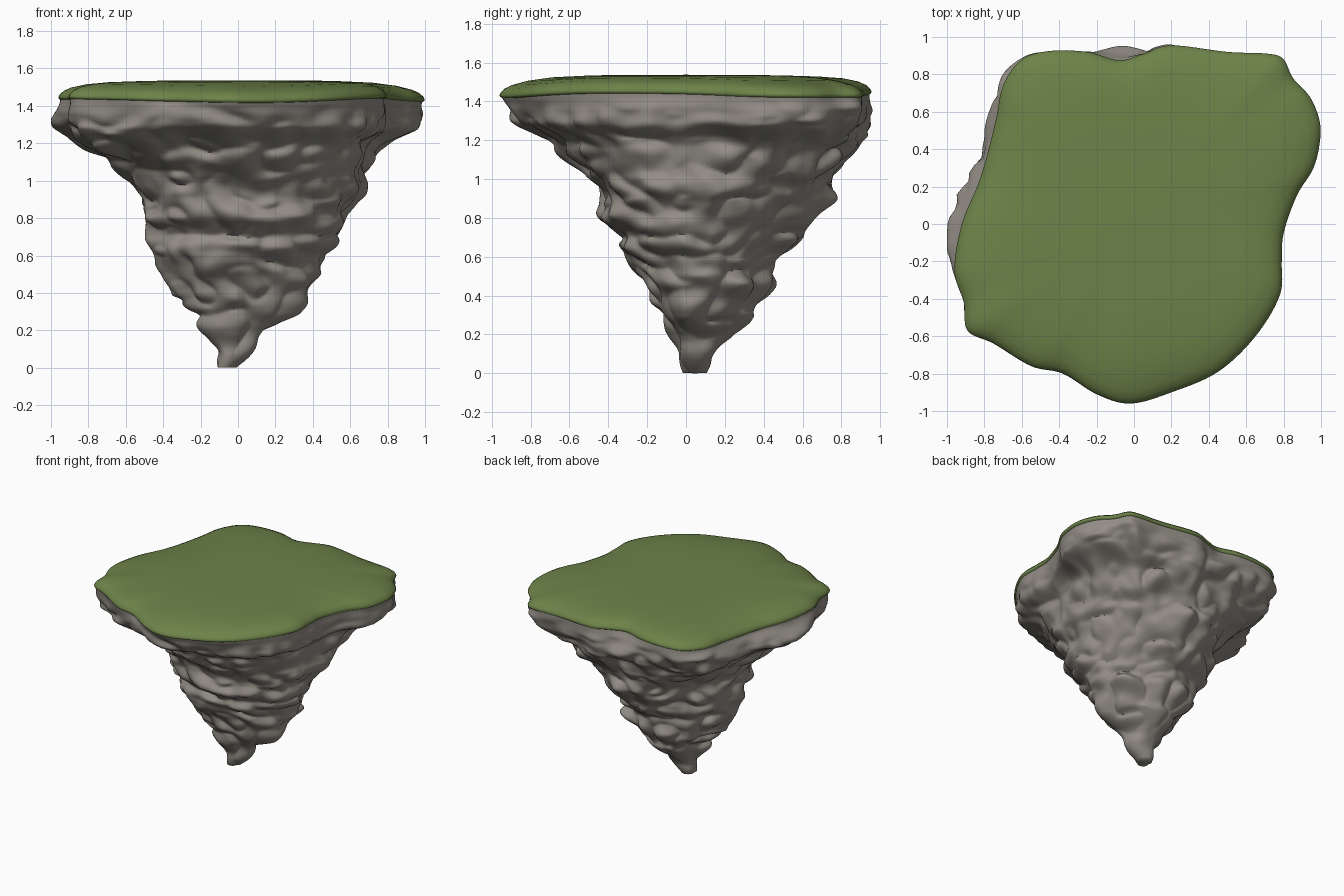
import bpy, bmesh, math
from mathutils import Vector, noise

if "Cube" in bpy.data.objects:
    bpy.data.objects.remove(bpy.data.objects["Cube"])

# Island outline seen from above, counter-clockwise
OUTLINE = [(0.995, 0.45), (0.99, 0.56), (0.94, 0.68), (0.85, 0.78), (0.80, 0.88), (0.72, 0.91),
           (0.5, 0.92), (0.2, 0.955), (0.05, 0.91), (-0.08, 0.875), (-0.25, 0.92), (-0.45, 0.925),
           (-0.6, 0.88), (-0.70, 0.74), (-0.74, 0.55), (-0.82, 0.25), (-0.92, 0.0), (-0.96, -0.25),
           (-0.91, -0.42), (-0.89, -0.57), (-0.75, -0.64), (-0.55, -0.76), (-0.38, -0.80),
           (-0.2, -0.91), (-0.02, -0.96), (0.2, -0.90), (0.45, -0.79), (0.65, -0.60),
           (0.78, -0.38), (0.79, -0.2), (0.80, -0.05), (0.87, 0.15), (0.96, 0.30)]
# Rock extents by height: z, x min, x max, y min, y max
ROCK = [(0.0, -.12, -.01, -.02, .10), (.08, -.12, .06, -.05, .14), (.2, -.18, .15, -.07, .25),
        (.3, -.23, .29, -.12, .39), (.4, -.39, .35, -.17, .42), (.5, -.41, .43, -.22, .44),
        (.6, -.45, .47, -.31, .48), (.7, -.47, .53, -.33, .60), (.8, -.53, .59, -.43, .66),
        (.9, -.54, .62, -.46, .74), (1.0, -.60, .71, -.52, .78), (1.1, -.69, .75, -.60, .81),
        (1.17, -.80, .79, -.68, .87), (1.22, -.86, .84, -.77, .93), (1.29, -.92, .93, -.88, .945),
        (1.36, -.95, .97, -.92, .95), (1.45, -.95, .985, -.95, .945)]
# Rock knobs poking out under the rim: angle, angular width, z, z width, amount
KNOBS = [(168, 14, 1.29, .07, .11), (140, 18, 1.30, .09, .05), (192, 12, 1.32, .08, .04),
         (23, 12, 1.29, .06, .06), (0, 12, 1.25, .10, .05), (-14, 8, 1.3, .08, .04),
         (97, 11, 1.32, .10, .05), (245, 8, 1.34, .07, .04)]
STEPS, LEVELS = 7, 130


def smooth_outline():
    pts = [Vector(p) for p in OUTLINE]
    n, out = len(pts), []
    for i in range(n):
        a, b, c, d = (pts[(i + k) % n] for k in (-1, 0, 1, 2))
        for s in range(STEPS):
            t = s / STEPS
            out.append(0.5 * (2 * b + (c - a) * t + (2 * a - 5 * b + 4 * c - d) * t * t
                              + (3 * b - a - 3 * c + d) * t ** 3))
    return out


def extents(z):
    for lo, hi in zip(ROCK, ROCK[1:]):
        if z <= hi[0]:
            t = max(0, (z - lo[0]) / (hi[0] - lo[0]))
            return [l + (h - l) * t for l, h in zip(lo, hi)][1:]
    return ROCK[-1][1:]


def smoothstep(a, b, x):
    t = min(1, max(0, (x - a) / (b - a)))
    return t * t * (3 - 2 * t)


def knob(x, y, z):
    a, total = math.degrees(math.atan2(y, x)), 0
    for ang, w, kz, kw, amt in KNOBS:
        da = (a - ang + 180) % 360 - 180
        total += amt * math.exp(-(da / w) ** 2 - ((z - kz) / kw) ** 2)
    return total


def loft(name, rings, color, cap_first=None, cap_last=None, angle=60):
    bm = bmesh.new()
    rows = [[bm.verts.new(p) for p in r] for r in rings]
    n = len(rows[0])
    for a, b in zip(rows, rows[1:]):
        for j in range(n):
            k = (j + 1) % n
            bm.faces.new((a[j], a[k], b[k], b[j]))
    if cap_first:
        v = bm.verts.new(cap_first)
        for j in range(n):
            bm.faces.new((v, rows[0][(j + 1) % n], rows[0][j]))
    if cap_last:
        v = bm.verts.new(cap_last)
        for j in range(n):
            bm.faces.new((v, rows[-1][j], rows[-1][(j + 1) % n]))
    me = bpy.data.meshes.new(name)
    bm.to_mesh(me)
    bm.free()
    mat = bpy.data.materials.new(name + "_color")
    mat.diffuse_color = (*color, 1)
    mat.use_nodes = True
    mat.node_tree.nodes["Principled BSDF"].inputs["Base Color"].default_value = mat.diffuse_color
    me.materials.append(mat)
    ob = bpy.data.objects.new(name, me)
    bpy.context.collection.objects.link(ob)
    bpy.ops.object.select_all(action='DESELECT')
    ob.select_set(True)
    bpy.context.view_layer.objects.active = ob
    bpy.ops.object.shade_smooth_by_angle(angle=math.radians(angle))
    return ob


outline = smooth_outline()

# Grass: a gently domed cap with a rounded rim
grass_profile = [(0.985, 1.428), (0.997, 1.434), (1.0, 1.443), (0.993, 1.458), (0.97, 1.478),
                 (0.93, 1.495), (0.85, 1.513), (0.72, 1.526), (0.5, 1.534), (0.25, 1.536)]
grass_rings = [[(p.x * s, p.y * s, z + 0.012 * smoothstep(.6, 1, s) * math.sin(3 * p.x + 2 * p.y))
                for p in outline] for s, z in grass_profile]
loft("grass_top", grass_rings, (0.152, 0.226, 0.066), cap_last=(0, 0, 1.537))

# Rock: inverted craggy cone, outline-shaped at the rim and round lower down
rock_rings = []
for i in range(LEVELS + 1):
    z = 1.44 * i / LEVELS
    x0, x1, y0, y1 = extents(z)
    f = 1 - smoothstep(0, 0.4, z)
    cx, cy = -0.06 * f, 0.045 * f
    keep = smoothstep(0.85, 1.36, z)
    rough = (1 - smoothstep(1.28, 1.42, z)) * (0.45 + 0.55 * smoothstep(0.05, 0.4, z))
    ring = []
    for p in outline:
        u = Vector((p.x / (0.995 if p.x > 0 else 0.96), p.y / 0.957))
        u = u.normalized().lerp(u, keep)
        x = cx + u.x * ((x1 - cx) if u.x > 0 else (cx - x0))
        y = cy + u.y * ((y1 - cy) if u.y > 0 else (cy - y0))
        q = Vector((x * 3.0, y * 3.0, z * 4.0))
        big = noise.noise(q)
        lump = abs(noise.noise(q * 1.7 + Vector((7, 3, 1))))
        ledge = math.sin(z * 30 + 6 * noise.noise(q * 0.7 + Vector((2, 9, 4))))
        fine = noise.noise(Vector((x * 12, y * 12, z * 12)))
        d = rough * (0.055 * big + 0.09 * (lump - 0.22) + 0.012 * ledge + 0.012 * fine - 0.008)
        d += knob(x, y, z) * (1 - smoothstep(1.38, 1.44, z))
        out = Vector((x - cx, y - cy)).normalized()
        zz = z + rough * 0.025 * noise.noise(q * 1.3 + Vector((5, 5, 8)))
        zz += 0.012 * smoothstep(1.38, 1.44, z) * math.sin(3 * p.x + 2 * p.y)
        ring.append((min(1, max(-1, x + out.x * d)), min(.96, max(-.955, y + out.y * d)),
                     max(0.0, zz)))
    rock_rings.append(ring)
loft("rock_base", rock_rings, (0.295, 0.270, 0.238), cap_first=(-0.06, 0.04, 0.0))
